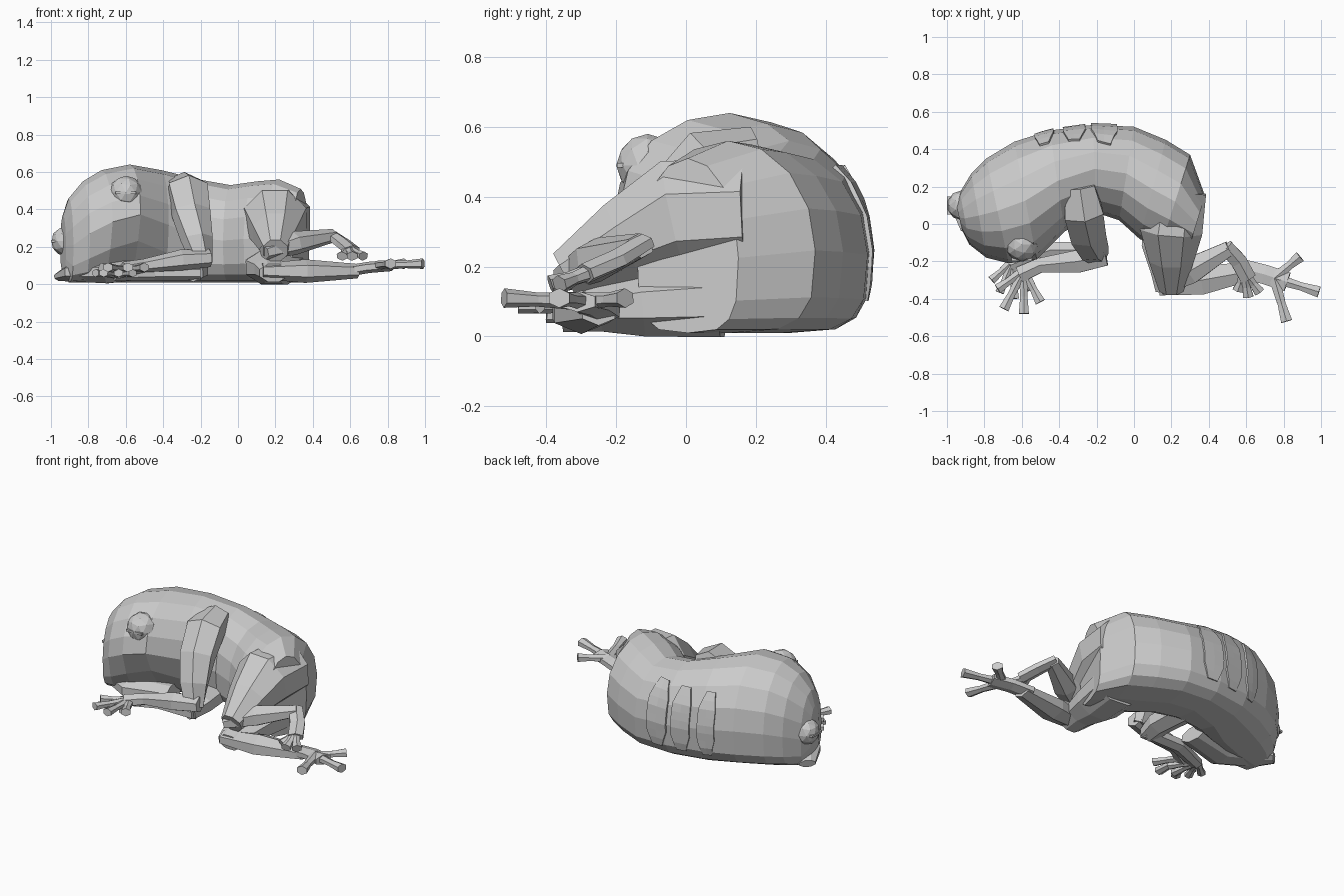
import bpy, bmesh, math
from mathutils import Vector
from mathutils.bvhtree import BVHTree

cube = bpy.data.objects.get("Cube")
if cube:
    bpy.data.objects.remove(cube)

shade = (.6, .6, .6, 1)
grey = bpy.data.materials.new("plain_grey")
grey.use_nodes = True
grey.diffuse_color = shade
grey.node_tree.nodes["Principled BSDF"].inputs["Base Color"].default_value = shade
UP = Vector((0, 0, 1))


def finish(bm, name):
    bmesh.ops.recalc_face_normals(bm, faces=bm.faces)
    mesh = bpy.data.meshes.new(name)
    bm.to_mesh(mesh)
    bm.free()
    mesh.materials.append(grey)
    part = bpy.data.objects.new(name, mesh)
    bpy.context.collection.objects.link(part)
    return part


def loft(rings):
    """Skin a list of point rings and cap both ends."""
    bm = bmesh.new()
    loops = [[bm.verts.new(point) for point in ring] for ring in rings]
    for near, far in zip(loops, loops[1:]):
        for i in range(len(near)):
            bm.faces.new((near[i - 1], near[i], far[i], far[i - 1]))
    bm.faces.new(loops[0])
    bm.faces.new(loops[-1])
    return bm


def limb(name, path, flatness=.8, sides=6):
    """Tapered limb; each path entry is x, y, z, half width."""
    points = [Vector(entry[:3]) for entry in path]
    angles = [math.tau * (k + .5) / sides for k in range(sides)]
    rings = []
    for i, (point, entry) in enumerate(zip(points, path)):
        along = points[min(i + 1, len(points) - 1)] - points[max(i - 1, 0)]
        side = along.cross(UP).normalized()
        rise = side.cross(along).normalized() * flatness
        rings.append([point + (side * math.cos(a) + rise * math.sin(a)) * entry[3] for a in angles])
    return finish(loft(rings), name)


def fan(name, root, start, end, lengths, lift, radius):
    """Splayed fingers or toes between two headings, with a wider pad at each tip."""
    root = Vector(root)
    for i, length in enumerate(lengths):
        heading = math.radians(start + (end - start) * i / (len(lengths) - 1))
        reach = Vector((math.cos(heading) * length, math.sin(heading) * length, lift))
        profile = [(0, 1.2), (.6, .9), (1, 1.25)]
        limb(f"{name}_{i + 1}", [(*(root + reach * t), radius * w) for t, w in profile])


def power(value, exponent):
    return math.copysign(abs(value) ** (2 / exponent), value)


# Curled torso and head: belly xy, back xy, top
stations = [
    (-.92, -.03, -.95, .1, .37),
    (-.88, -.11, -.93, .17, .46),
    (-.79, -.18, -.87, .27, .55),
    (-.67, -.21, -.79, .35, .61),
    (-.52, -.19, -.64, .44, .64),
    (-.37, -.04, -.45, .5, .61),
    (-.2, .06, -.22, .53, .56),
    (-.08, .02, 0, .52, .53),
    (.03, -.08, .17, .45, .55),
    (.14, -.13, .3, .37, .56),
    (.29, -.14, .38, .15, .51),
]
rings = []
for index, (bx, by, ox, oy, top) in enumerate(stations):
    belly, back = Vector((bx, by, 0)), Vector((ox, oy, 0))
    floor = .01 if index else .08
    throat = max(0, 1 - abs(bx + .55) / .35)
    ring = []
    for k in range(16):
        c, s = math.cos(math.tau * k / 16), math.sin(math.tau * k / 16)
        # The throat tucks in below a crease that rises toward the neck
        tuck = throat if c < -.01 else 0
        middle = floor + (top - floor) * .43 + .1 * tuck
        exponent = 2 if s >= 0 else 3.4 - 1.5 * tuck
        across, height = power(c, exponent), power(s, exponent)
        if height < 0:
            across *= 1 + tuck * height / 2
        z = middle + height * ((top - middle) if height > 0 else (middle - floor))
        ring.append((belly + back) / 2 + (back - belly) / 2 * across + UP * z)
    rings.append(ring)
bm = loft(rings)
bmesh.ops.recalc_face_normals(bm, faces=bm.faces)
surface = BVHTree.FromBMesh(bm)
finish(bm, "body")

# Flat lower jaw
limb("lower_jaw", [(-.95, .13, .04, .05), (-.87, .05, .065, .11),
                   (-.7, -.03, .065, .13), (-.45, 0, .08, .1)], .5, 8)

# Raised bands over the back, narrowed at both ends
for i in range(3):
    centre, half = -.48 + .16 * i, .05 + .01 * i
    bm = bmesh.new()
    rows = []
    for r in range(9):
        width = half * min(1, .5 + min(r, 8 - r) / 4)
        row = []
        for k in (-1, 0, 1):
            start = Vector((centre + k * width, 2, .1 + .048 * r))
            hit = surface.ray_cast(start, Vector((0, -1, 0)))[0]
            row.append(bm.verts.new(hit + Vector((0, .004, .003))))
        rows.append(row)
    for low, high in zip(rows, rows[1:]):
        for k in (0, 1):
            bm.faces.new((low[k], low[k + 1], high[k + 1], high[k]))
    solid = finish(bm, f"back_band_{i + 1}").modifiers.new("thickness", "SOLIDIFY")
    solid.thickness = .014
    solid.offset = 0

# Eyes with slit pupils
for name, centre, radius, look in [("upper_eye", (-.6, -.11, .49), .09, (0, -1, 0)),
                                   ("lower_eye", (-.92, .1, .23), .08, (-1, 0, 0))]:
    centre, look = Vector(centre), Vector(look)
    bm = bmesh.new()
    bmesh.ops.create_icosphere(bm, subdivisions=2, radius=radius)
    bmesh.ops.translate(bm, verts=bm.verts, vec=centre)
    finish(bm, name)
    slit = look.cross(UP) * radius * .6
    front = centre + look * radius * .85
    limb(name + "_pupil", [(*(front - slit), .016), (*(front + slit), .016)], .6, 4)

# Upper arm, forearm and hand on the top side
limb("top_upper_arm", [(-.29, .2, .53, .09), (-.27, .06, .5, .12), (-.25, -.05, .38, .11),
                       (-.22, -.13, .24, .09), (-.19, -.17, .11, .06)])
limb("top_forearm", [(-.15, -.17, .14, .06), (-.3, -.2, .13, .07),
                     (-.5, -.22, .1, .045), (-.61, -.27, .08, .05)])
fan("top_finger", (-.59, -.25, .08), 215, 298, (.17, .23, .23, .19), .01, .025)

# Arm and hand on the ground side
limb("ground_upper_arm", [(-.25, .16, .09, .09), (-.23, -.05, .08, .08), (-.24, -.16, .06, .06)])
limb("ground_forearm", [(-.2, -.14, .06, .05), (-.45, -.14, .06, .05), (-.66, -.22, .05, .04)])
fan("ground_finger", (-.65, -.2, .05), 222, 299, (.15, .18, .2, .18), .01, .022)

# Folded leg on the top side
limb("top_thigh", [(.23, .18, .35, .17), (.2, -.03, .34, .18),
                   (.2, -.18, .27, .13), (.2, -.35, .18, .07)], 1, 8)
limb("top_shin", [(.14, -.34, .17, .05), (.3, -.25, .22, .08), (.51, -.13, .26, .045)])
limb("top_foot", [(.49, -.12, .27, .045), (.56, -.2, .22, .05), (.61, -.29, .18, .05)], .6)
fan("top_toe", (.59, -.26, .19), 250, 308, (.1, .13, .13), -.04, .026)

# Outstretched leg on the ground side
limb("ground_thigh", [(.2, .1, .1, .17), (.18, -.12, .09, .15),
                      (.19, -.25, .08, .11), (.19, -.36, .06, .08)], .65, 8)
limb("ground_shin", [(.13, -.33, .07, .06), (.36, -.3, .07, .09), (.64, -.25, .07, .055)], .7)
limb("ground_foot", [(.58, -.24, .07, .06), (.7, -.27, .09, .06), (.82, -.31, .1, .06)], .5)
fan("ground_toe", (.75, -.29, .1), 40, -74, (.18, .25, .24), .01, .028)
